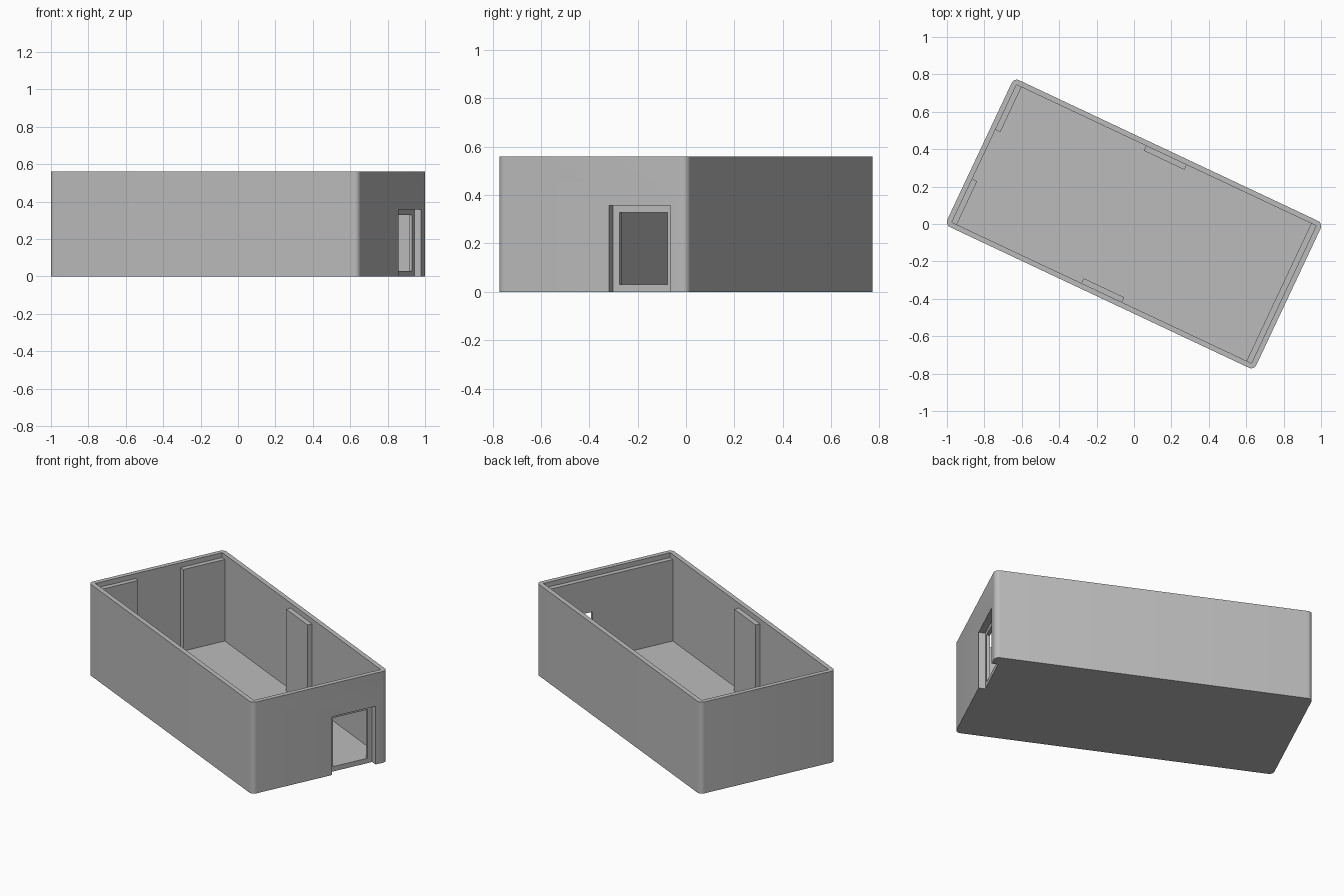
import bpy
import bmesh
import math
from mathutils import Matrix

cube = bpy.data.objects.get("Cube")
if cube:
    bpy.data.objects.remove(cube, do_unlink=True)

TURN = Matrix.Rotation(math.radians(-25.2), 4, "Z")
HALF_L, HALF_W, HEIGHT = 0.913, 0.434, 0.56
WALL, PANEL, FLOOR = 0.028, 0.029, 0.03
PANEL_TOP, CORNER = 0.53, 0.03
IN_L, IN_W = HALF_L - WALL, HALF_W - WALL

grey = bpy.data.materials.new("plain grey")
grey.use_nodes = True
grey.diffuse_color = (0.5, 0.5, 0.5, 1)
grey.node_tree.nodes["Principled BSDF"].inputs["Base Color"].default_value = (0.5, 0.5, 0.5, 1)


def box(name, x, y, z, radius=0):
    """Box between pairs of limits, turned with the room; optional round upright edges."""
    bm = bmesh.new()
    bmesh.ops.create_cube(bm, size=1)
    for v in bm.verts:
        v.co = [lo + (hi - lo) * (c + 0.5) for c, (lo, hi) in zip(v.co, (x, y, z))]
    if radius:
        upright = [e for e in bm.edges if abs(e.verts[0].co.z - e.verts[1].co.z) > 0.1]
        bmesh.ops.bevel(bm, geom=upright, offset=radius, segments=8, profile=0.5, affect="EDGES")
    mesh = bpy.data.meshes.new(name)
    bm.to_mesh(mesh)
    bm.free()
    mesh.materials.append(grey)
    obj = bpy.data.objects.new(name, mesh)
    obj.matrix_world = TURN
    bpy.context.collection.objects.link(obj)
    return obj


def select(obj):
    bpy.ops.object.select_all(action="DESELECT")
    obj.select_set(True)
    bpy.context.view_layer.objects.active = obj


def cut(obj, cutters):
    """Subtract the cutters from the object."""
    select(obj)
    for cutter in cutters:
        cutter.hide_render = True
        mod = obj.modifiers.new("cut", "BOOLEAN")
        mod.operation, mod.solver, mod.object = "DIFFERENCE", "EXACT", cutter
        bpy.ops.object.modifier_apply(modifier=mod.name)


# Shell with rounded upright corners, and the lining of the door wall
shell = box("room_shell", (-HALF_L, HALF_L), (-HALF_W, HALF_W), (0, HEIGHT), CORNER)
lining = box("door_wall_lining", (IN_L - PANEL, IN_L), (-IN_W, IN_W), (FLOOR, PANEL_TOP))

# Hollow inside, door recess and smaller door opening
cavity = box("cavity_cutter", (-IN_L, IN_L), (-IN_W, IN_W), (FLOOR, 1))
recess = box("recess_cutter", (HALF_L - 0.038, 1.1), (0.078, 0.358), (-0.1, 0.357))
opening = box("opening_cutter", (HALF_L - 0.1, 1.1), (0.108, 0.328), (FLOOR, 0.328))
cut(shell, [cavity, recess])
cut(lining, [recess, opening])
for cutter in (cavity, recess, opening):
    bpy.data.objects.remove(cutter, do_unlink=True)

select(shell)
bpy.ops.object.shade_smooth_by_angle(angle=math.radians(30))

# Pair of panels beside the gap on the opposite end wall
for side, y in (("back", (0.14, IN_W)), ("front", (-IN_W, -0.15))):
    box(side + "_end_panel", (-IN_L, -IN_L + PANEL), y, (FLOOR, PANEL_TOP))

# One panel in the middle of each long wall
for side, y in (("back", (IN_W - PANEL, IN_W)), ("front", (-IN_W, -IN_W + PANEL))):
    box(side + "_middle_panel", (-0.12, 0.12), y, (FLOOR, PANEL_TOP))
